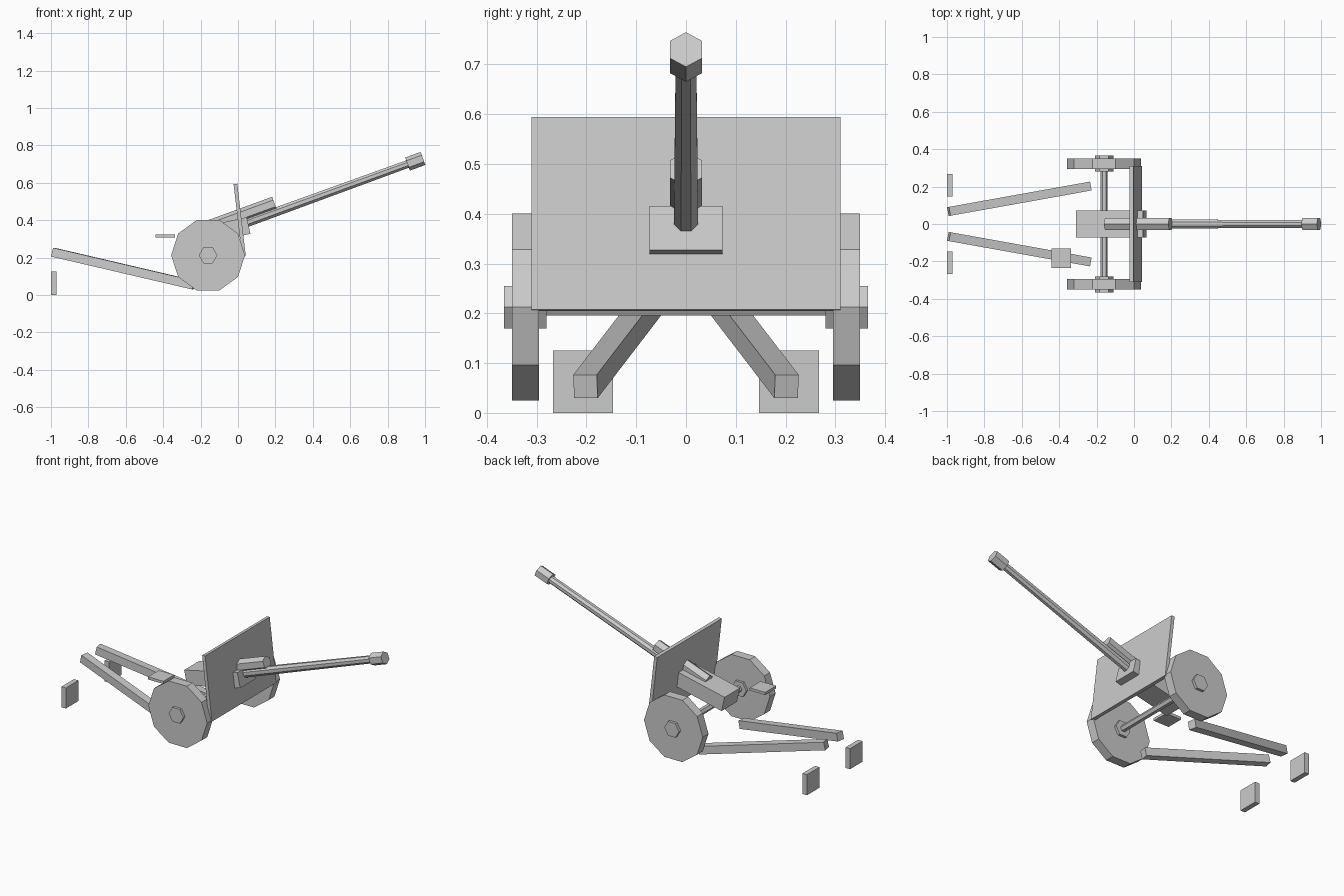
import bpy
import bmesh
from math import radians, pi, cos, sin
from mathutils import Matrix, Vector

cube = bpy.data.objects.get("Cube")
if cube:
    bpy.data.objects.remove(cube, do_unlink=True)

# One plain grey for the whole gun
grey = bpy.data.materials.new("plain grey")
grey.use_nodes = True
COLOUR = (0.6, 0.6, 0.6, 1)
grey.diffuse_color = COLOUR
grey.node_tree.nodes["Principled BSDF"].inputs["Base Color"].default_value = COLOUR


def finish(name, bm, matrix):
    bm.transform(matrix)
    mesh = bpy.data.meshes.new(name)
    bm.to_mesh(mesh)
    bm.free()
    mesh.materials.append(grey)
    obj = bpy.data.objects.new(name, mesh)
    bpy.context.collection.objects.link(obj)
    return obj


def box(name, centre, size, rotation=Matrix()):
    bm = bmesh.new()
    bmesh.ops.create_cube(bm, size=1)
    return finish(name, bm, Matrix.Translation(centre) @ rotation @ Matrix.Diagonal((*size, 1)))


def rod(name, start, end, sides, r1, r2, turn=0):
    """Straight prism or cone between two points, turned about its axis."""
    start, end = Vector(start), Vector(end)
    axis = end - start
    bm = bmesh.new()
    bmesh.ops.create_cone(bm, cap_ends=True, segments=sides, radius1=r1,
                          radius2=r2, depth=axis.length)
    # local x is kept level or upright by choosing a fixed frame
    z = axis.normalized()
    y = Vector((0, 1, 0)) if abs(z.y) < 0.5 else Vector((0, 0, 1))
    x = y.cross(z)
    frame = Matrix((x, y, z)).transposed().to_4x4()
    frame.translation = (start + end) / 2
    return finish(name, bm, frame @ Matrix.Rotation(turn, 4, 'Z'))


def pitch(degrees):
    """Raise the +x end."""
    return Matrix.Rotation(radians(-degrees), 4, 'Y')


# Barrel, muzzle and recoil cylinder share one elevation
elevation = radians(20)
aim = Vector((cos(elevation), 0, sin(elevation)))
muzzle_end = Vector((0.989, 0, 0.73))
muzzle_back = muzzle_end - aim * 0.088
rod("barrel", muzzle_end - aim * 1.04, muzzle_back + aim * 0.02, 8, 0.0265, 0.0225, pi / 8)
rod("muzzle_brake", muzzle_back, muzzle_end, 6, 0.037, 0.037, pi / 2)
recoil_end = Vector((0.195, 0, 0.49))
rod("recoil_cylinder", recoil_end - aim * 0.366, recoil_end, 6, 0.037, 0.037, pi / 2)

# Cradle and shield
box("cradle", (-0.122, 0, 0.332), (0.366, 0.147, 0.091), pitch(12.5))
box("shield", (0.009, 0, 0.4), (0.02, 0.62, 0.39), pitch(6.7))

# Axle and seat
WX, WZ = -0.16, 0.2125
rod("axle", (WX, -0.3, WZ), (WX, 0.3, WZ), 6, 0.0195, 0.0195, pi / 2)
box("seat", (-0.388, -0.184, 0.315), (0.104, 0.104, 0.016))

# Paired running gear
for side, s in (("left", 1), ("right", -1)):
    rod(side + "_wheel", (WX, s * 0.295, WZ), (WX, s * 0.35, WZ), 10, 0.1975, 0.1975, pi / 2)
    rod(side + "_hub", (WX, s * 0.28, WZ), (WX, s * 0.366, WZ), 6, 0.0495, 0.0495, pi / 2)
    front = Vector((-0.236, s * 0.202, 0.053))
    back = Vector((-0.99, s * 0.067, 0.229))
    along = front - back
    box(side + "_trail", (front + back) / 2, (along.length, 0.048, 0.048),
        along.to_track_quat('X', 'Z').to_matrix().to_4x4())
    box(side + "_spade", (-0.985, s * 0.207, 0.0625), (0.03, 0.12, 0.125))
